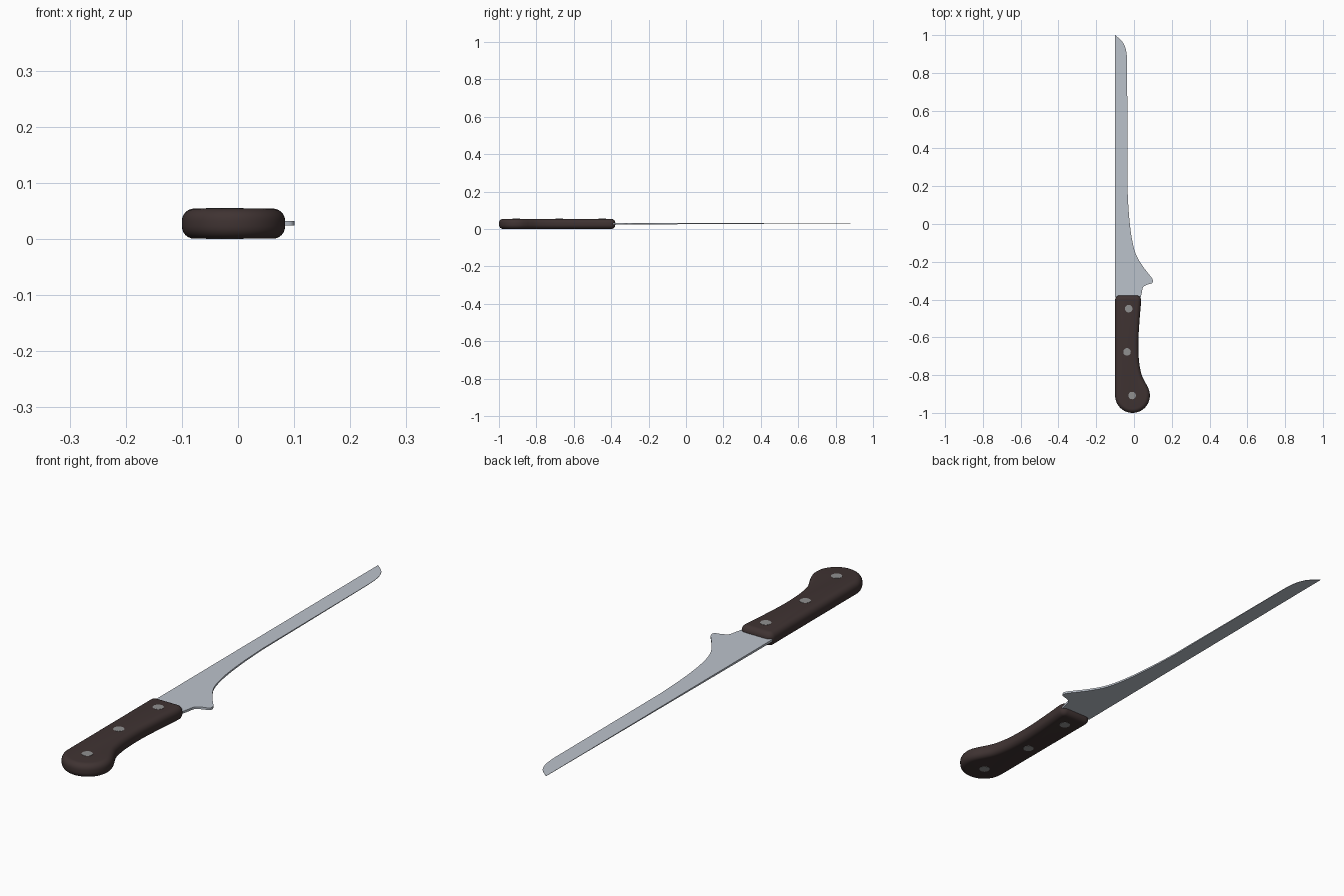
import bpy, bmesh, math
from mathutils import Vector

if "Cube" in bpy.data.objects:
    bpy.data.objects.remove(bpy.data.objects["Cube"])

def material(name, rgb):
    m = bpy.data.materials.new(name)
    m.diffuse_color = (*rgb, 1)
    m.use_nodes = True
    m.node_tree.nodes["Principled BSDF"].inputs["Base Color"].default_value = m.diffuse_color
    return m

STEEL = material("blade steel", (0.50, 0.54, 0.60))
WOOD = material("dark wood", (0.050, 0.033, 0.032))
RIVET = material("rivet metal", (0.28, 0.28, 0.28))

def arc(cx, cy, r, a0, a1, n):
    return [Vector((cx + r * math.cos(math.radians(a0 + (a1 - a0) * i / n)),
                    cy + r * math.sin(math.radians(a0 + (a1 - a0) * i / n)))) for i in range(n + 1)]

def spline(pts, n=5):
    """Catmull-Rom curve through the points."""
    p = [Vector(q) for q in pts]
    p = [2 * p[0] - p[1]] + p + [2 * p[-1] - p[-2]]
    out = []
    for a, b, c, d in zip(p, p[1:], p[2:], p[3:]):
        for i in range(n):
            t = i / n
            out.append(0.5 * (2 * b + (c - a) * t + (2 * a - 5 * b + 4 * c - d) * t * t
                              + (3 * b - a - 3 * c + d) * t ** 3))
    return out + [p[-2]]

def inset(loop, d):
    """Shrink a counter-clockwise outline by d."""
    out = []
    for i, p in enumerate(loop):
        t = (loop[(i + 1) % len(loop)] - loop[i - 1]).normalized()
        out.append(p + Vector((-t.y, t.x)) * d)
    return out

def skin(name, rings, mat, angle=35):
    """Join stacked rings of 3D points and cap both ends."""
    bm = bmesh.new()
    vs = [[bm.verts.new(p) for p in r] for r in rings]
    n = len(vs[0])
    for lo, hi in zip(vs, vs[1:]):
        for i in range(n):
            j = (i + 1) % n
            bm.faces.new((lo[i], lo[j], hi[j], hi[i]))
    bm.faces.new(vs[0][::-1])
    bm.faces.new(vs[-1])
    bmesh.ops.recalc_face_normals(bm, faces=bm.faces)
    me = bpy.data.meshes.new(name)
    bm.to_mesh(me)
    bm.free()
    me.materials.append(mat)
    ob = bpy.data.objects.new(name, me)
    bpy.context.collection.objects.link(ob)
    bpy.ops.object.select_all(action='DESELECT')
    ob.select_set(True)
    bpy.context.view_layer.objects.active = ob
    bpy.ops.object.shade_smooth_by_angle(angle=math.radians(angle))
    return ob

# Handle: rounded grip with a round pommel and a concave belly
outline = [Vector((-0.1, y)) for y in (-0.5, -0.6, -0.7, -0.8)]
outline += arc(-0.008, -0.908, 0.092, 180, 385, 32)
outline += spline([(0.067, -0.852), (0.055, -0.83), (0.038, -0.79), (0.026, -0.72),
                   (0.023, -0.62), (0.03, -0.5), (0.037, -0.42)])
outline += arc(0.013, -0.403, 0.025, 0, 90, 6) + arc(-0.075, -0.403, 0.025, 90, 180, 6)
MID, ROUND, STRAIGHT = 0.0277, 0.022, 0.0049
rings = []
for side in (-1, 1):
    for k in range(7):
        a = math.radians(15 * (6 - k if side < 0 else k))
        z = MID + side * (STRAIGHT + ROUND * math.sin(a))
        rings.append([(p.x, p.y, z) for p in inset(outline, ROUND * (1 - math.cos(a)))])
skin("handle", rings, WOOD)

# Blade: straight spine, curved edge, pointed finger guard, thinning to the tip
edge = spline([(0.03, -0.41), (0.041, -0.365), (0.049, -0.334), (0.074, -0.32), (0.097, -0.312),
               (0.098, -0.292), (0.074, -0.26), (0.042, -0.217), (0.01, -0.16), (-0.01, -0.085),
               (-0.022, 0.0), (-0.03, 0.095), (-0.035, 0.2)])
tip = spline([(-0.036, 0.85), (-0.038, 0.89), (-0.045, 0.93), (-0.063, 0.967), (-0.1, 1.0)])
blade = edge + tip + [Vector((-0.1, -0.385)), Vector((-0.085, -0.41))]
TOP = 0.0325
lower = [(p.x, p.y, TOP - 0.0008 - 0.0075 * (1 - p.y) / 1.3) for p in blade]
skin("blade", [lower, [(p.x, p.y, TOP) for p in blade]], STEEL)

# Rivets: three pins showing on both faces of the handle
for i, (x, y) in enumerate([(-0.028, -0.448), (-0.037, -0.677), (-0.01, -0.908)]):
    disc = arc(x, y, 0.02, 0, 345, 23)
    skin(f"rivet_{i + 1}", [[(p.x, p.y, z) for p in disc] for z in (0, 0.0554)], RIVET)
